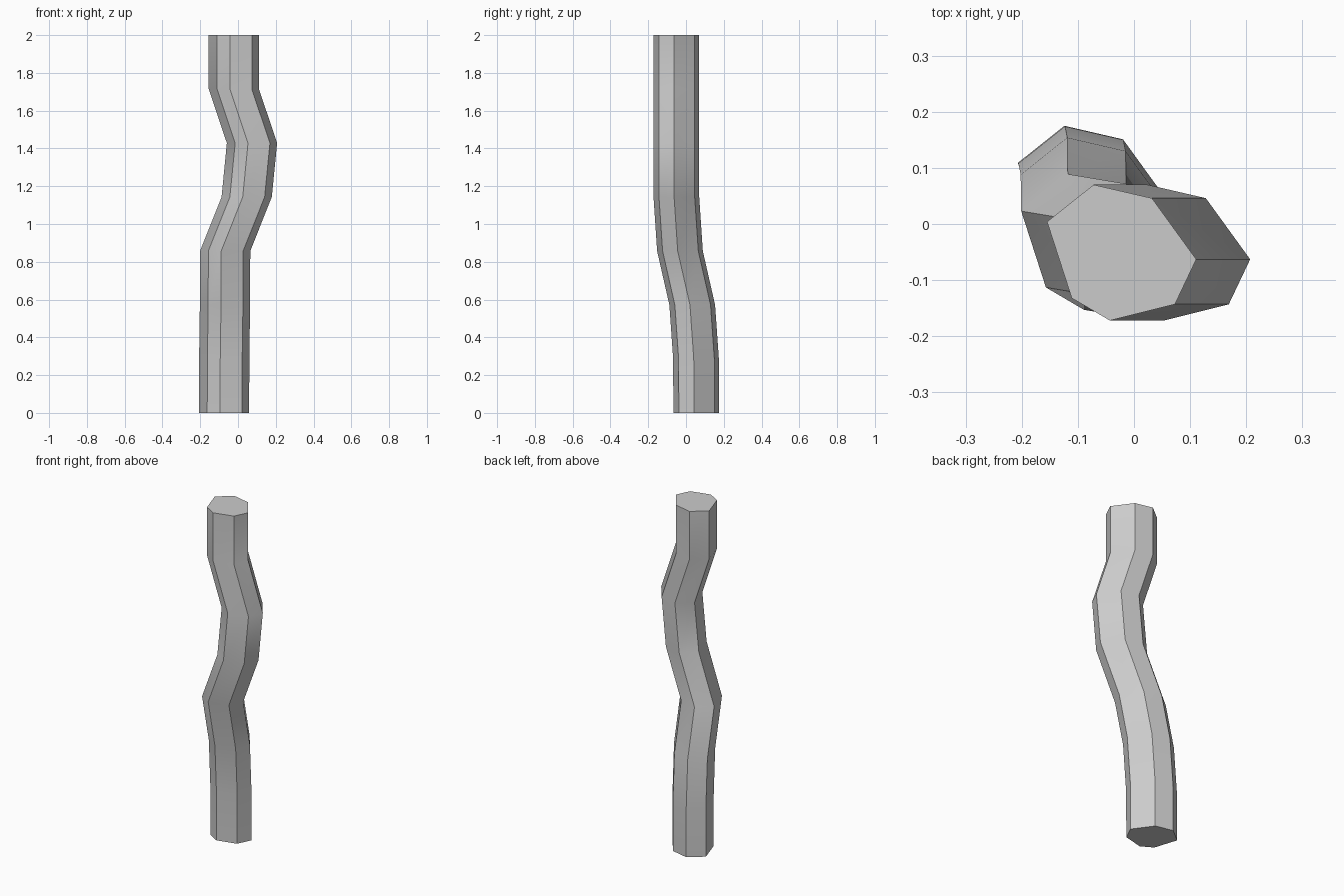
import bpy, bmesh, math

if "Cube" in bpy.data.objects:
    bpy.data.objects.remove(bpy.data.objects["Cube"])

# Seven-sided cross-section of the pole (as seen from above at the top end)
section = [(-0.155, 0.004), (-0.111, -0.132), (-0.043, -0.172), (0.073, -0.143),
           (0.111, -0.063), (0.032, 0.046), (-0.072, 0.070)]

# Sideways shift (x, y) of the section at eight evenly spaced heights
path = [(-0.052, 0.105), (-0.051, 0.104), (-0.047, 0.084), (-0.046, 0.019),
        (0.068, 0.0), (0.096, 0.0), (0.0, 0.0), (0.0, 0.0)]

# Sweep the section upward
bm = bmesh.new()
rings = [[bm.verts.new((x + dx, y + dy, 2 * i / (len(path) - 1))) for x, y in section]
         for i, (dx, dy) in enumerate(path)]
n = len(section)
for low, high in zip(rings, rings[1:]):
    for j in range(n):
        k = (j + 1) % n
        bm.faces.new((low[j], low[k], high[k], high[j]))

# End caps
bm.faces.new(rings[0][::-1])
bm.faces.new(rings[-1])
bmesh.ops.recalc_face_normals(bm, faces=bm.faces)

mesh = bpy.data.meshes.new("crooked_pole")
bm.to_mesh(mesh)
bm.free()
pole = bpy.data.objects.new("crooked_pole", mesh)
bpy.context.collection.objects.link(pole)

# Smooth along the bends, sharp along the corners
bpy.context.view_layer.objects.active = pole
pole.select_set(True)
bpy.ops.object.shade_smooth_by_angle(angle=math.radians(30))
